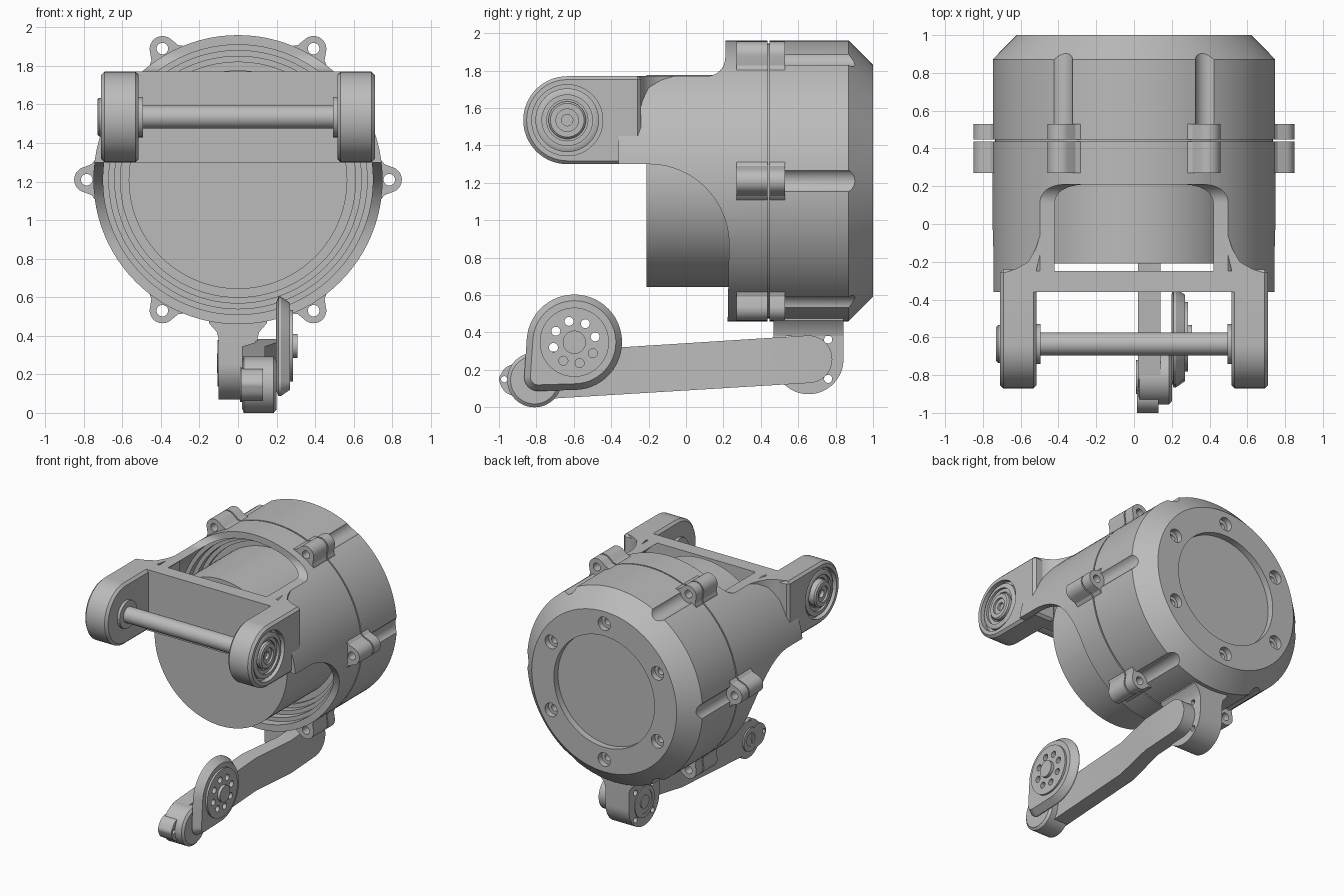
import bpy, bmesh
from math import sin, cos, pi, radians, atan2, acos, hypot

cube = bpy.data.objects.get("Cube")
if cube:
    bpy.data.objects.remove(cube, do_unlink=True)

grey = bpy.data.materials.new("plain_grey")
grey.use_nodes = True
colour = (0.5, 0.5, 0.5, 1)
grey.diffuse_color = colour
next(n for n in grey.node_tree.nodes if n.type == 'BSDF_PRINCIPLED').inputs["Base Color"].default_value = colour
parts = []
CZ = 1.21  # height of the body axis


def place(axis, u, v, w):
    return {'x': (w, u, v), 'y': (u, w, v), 'z': (u, v, w)}[axis]


def finish(name, bm):
    bmesh.ops.recalc_face_normals(bm, faces=bm.faces)
    me = bpy.data.meshes.new(name)
    bm.to_mesh(me)
    bm.free()
    ob = bpy.data.objects.new(name, me)
    bpy.context.collection.objects.link(ob)
    parts.append(ob)
    return ob


def loft(name, axis, layers):
    """Join equal-length outlines, given as (points, position along axis)."""
    bm = bmesh.new()
    rows = [[bm.verts.new(place(axis, u, v, w)) for u, v in pts] for pts, w in layers]
    for a, b in zip(rows, rows[1:]):
        for i in range(len(a)):
            bm.faces.new((a[i - 1], a[i], b[i], b[i - 1]))
    bm.faces.new(rows[0])
    bm.faces.new(rows[-1])
    return finish(name, bm)


def prism(name, axis, pts, lo, hi):
    return loft(name, axis, [(pts, lo), (pts, hi)])


def lathe(name, axis, c, prof, closed=False, n=64):
    """Revolve (radius, position) points around an axis through c."""
    bm = bmesh.new()
    rows = []
    for r, w in prof:
        if r == 0:
            rows.append([bm.verts.new(place(axis, c[0], c[1], w))] * n)
        else:
            rows.append([bm.verts.new(place(axis, c[0] + r * cos(2 * pi * i / n),
                                            c[1] + r * sin(2 * pi * i / n), w)) for i in range(n)])
    pairs = list(zip(rows, rows[1:])) + ([(rows[-1], rows[0])] if closed else [])
    for a, b in pairs:
        for i in range(n):
            bm.faces.new(list(dict.fromkeys((a[i - 1], a[i], b[i], b[i - 1]))))
    return finish(name, bm)


def rod(name, axis, c, r, lo, hi, n=32):
    return lathe(name, axis, c, [(0, lo), (r, lo), (r, hi), (0, hi)], n=n)


def box(name, x, y, z):
    return prism(name, 'z', [(x[0], y[0]), (x[1], y[0]), (x[1], y[1]), (x[0], y[1])], *z)


def bake(ob):
    deps = bpy.context.evaluated_depsgraph_get()
    me = bpy.data.meshes.new_from_object(ob.evaluated_get(deps))
    ob.modifiers.clear()
    ob.data = me


def carve(ob, cutters, op='DIFFERENCE'):
    for c in cutters:
        m = ob.modifiers.new("carve", 'BOOLEAN')
        m.operation, m.solver, m.object = op, 'EXACT', c
    bake(ob)
    for c in cutters:
        parts.remove(c)
        bpy.data.objects.remove(c, do_unlink=True)
    return ob


def arc(c, r, a0, a1, n=20):
    return [(c[0] + r * cos(radians(a0 + (a1 - a0) * i / n)),
             c[1] + r * sin(radians(a0 + (a1 - a0) * i / n))) for i in range(n + 1)]


def hull(c1, r1, c2, r2):
    """Outline wrapped tightly around two circles."""
    dx, dy = c2[0] - c1[0], c2[1] - c1[1]
    d = atan2(dy, dx) * 180 / pi
    b = acos((r1 - r2) / hypot(dx, dy)) * 180 / pi
    return arc(c1, r1, d + b, d + 360 - b, 40) + arc(c2, r2, d - b, d + b, 24)


def polar(r, deg):
    return r * cos(radians(deg)), CZ + r * sin(radians(deg))


# Front housing: a stepped tube trimmed to the side outline
side = ([(0.6, 0.3), (0.22, 0.3)] + arc((-0.2, 0.87), 0.43, 0, 90)
        + [(-0.36, 1.30), (-0.36, 1.77)] + arc((0.11, 1.87), 0.1, -90, 0, 10)
        + [(0.21, 2.1), (0.6, 2.1)])
housing = lathe("front_housing", 'y', (0, CZ),
                [(0.75, -0.5), (0.75, 0.437), (0.61, 0.437), (0.61, 0.40), (0.64, 0.40),
                 (0.64, 0.35), (0.67, 0.35), (0.67, 0.29), (0.70, 0.29), (0.70, -0.5)],
                closed=True, n=96)
carve(housing, [prism("side_trim", 'x', side, -1, 1)], 'INTERSECT')

# Inner drum and the recessed seam
rod("inner_drum", 'y', (0, CZ), 0.567, -0.21, 0.5, n=96)
rod("seam_core", 'y', (0, CZ), 0.735, 0.42, 0.5, n=96)

# Rear cap with screw channels, counterbored holes and round recess
cap = lathe("rear_cap", 'y', (0, CZ),
            [(0, 0.447), (0.75, 0.447), (0.75, 0.87), (0.62, 1.0), (0.43, 1.0), (0.43, 0.95), (0, 0.95)], n=96)
cutters = []
for k in range(6):
    cutters.append(rod("channel", 'y', polar(0.785, 60 * k), 0.068, 0.53, 1.1))
    cutters.append(rod("bore", 'y', polar(0.525, 60 * k + 30), 0.052, 0.955, 1.1))
    cutters.append(rod("pilot", 'y', polar(0.525, 60 * k + 30), 0.027, 0.90, 1.1, n=20))
carve(cap, cutters)

# Screw lugs around the seam
half = [(0.70, 0.125), (0.74, 0.105), (0.76, 0.08)]
outline = [(r, -t) for r, t in half] + arc((0.783, 0), 0.067, -65, 65, 14) + half[::-1]
for k in range(6):
    ca, sa = cos(radians(60 * k)), sin(radians(60 * k))
    pts = [(r * ca - t * sa, CZ + r * sa + t * ca) for r, t in outline]
    for label, lo, hi in (("front", 0.27, 0.437), ("rear", 0.447, 0.53)):
        lug = prism(label + "_lug", 'y', pts, lo, hi)
        carve(lug, [rod("lug_hole", 'y', polar(0.785, 60 * k), 0.03, 0.1, 0.7, n=20)])

# Fork: crossbar, two rounded arms, bearings and axle
PIN = (-0.635, 1.535)
box("crossbar", (-0.55, 0.55), (-0.36, -0.25), (1.30, 1.77))
for s, label in ((-1, "right"), (1, "left")):
    arm = prism(label + "_fork_arm", 'x',
                arc(PIN, 0.235, 90, 270, 32) + [(-0.24, 1.30), (-0.24, 1.77)], s * 0.515, s * 0.71)
    bev = arm.modifiers.new("edge", 'BEVEL')
    bev.width, bev.segments, bev.limit_method, bev.angle_limit = 0.018, 1, 'ANGLE', radians(40)
    bake(arm)
    carve(arm, [rod("bearing_seat", 'x', PIN, 0.19, s * 0.67, s * 0.8, n=48)])
    web = [(0.52, -0.26), (0.69, -0.26), (0.62, -0.235), (0.56, -0.2), (0.52, -0.13), (0.49, -0.04), (0.47, -0.04)]
    prism(label + "_fork_web", 'z', [(s * x, y) for x, y in web], 1.45, 1.77)
    lathe(label + "_bearing", 'x', PIN,
          [(r, s * x) for r, x in ((0.17, 0.66), (0.17, 0.695), (0.155, 0.703), (0.135, 0.703),
                                   (0.135, 0.685), (0.11, 0.685), (0.11, 0.66))], closed=True)
    tip = 0.73 if s < 0 else 0.705
    lathe(label + "_axle_end", 'x', PIN,
          [(r, s * x) for r, x in ((0, 0.6), (0.1, 0.6), (0.1, tip - 0.01), (0.09, tip), (0.06, tip),
                                   (0.06, tip - 0.015), (0.03, tip - 0.015), (0.03, tip - 0.04), (0, tip - 0.04))])
    rod(label + "_axle_collar", 'x', PIN, 0.105, s * 0.494, s * 0.53, n=48)
rod("axle", 'x', PIN, 0.06, -0.53, 0.53, n=48)

# Lower bracket under the housing
PIVOT = (0.655, 0.257)
bracket = prism("lower_bracket", 'x',
                arc(PIVOT, 0.187, 0, -180, 32) + [(0.468, 0.55), (0.842, 0.55)], -0.1, 0.1)
carve(bracket, [rod("bracket_hole", 'x', (y, z), 0.022, -0.3, 0.3, n=20)
                for y in (0.55, 0.76) for z in (0.152, 0.362)])
prism("bracket_flare", 'y', [(-0.1, 0.38), (0.1, 0.38), (0.11, 0.42), (0.15, 0.465), (0.15, 0.5),
                             (-0.15, 0.5), (-0.15, 0.465), (-0.11, 0.42)], 0.468, 0.842)
lathe("bracket_bearing", 'x', PIVOT,
      [(0, -0.08), (0.12, -0.08), (0.12, -0.107), (0.09, -0.107), (0.09, -0.102), (0.05, -0.102),
       (0.05, -0.11), (0, -0.11)])

# Cranked link from the bracket to the front joint
link = prism("lower_link", 'x', hull(PIVOT, 0.127, (-0.78, 0.168), 0.125), -0.2, 0.5)
plan = [(0.02, -1.1), (0.14, -1.1), (0.14, 0.02), (0.20, 0.36), (0.20, 1), (0.09, 1), (0.09, 0.36), (0.02, 0.02)]
carve(link, [prism("link_plan", 'z', plan, -0.3, 0.8)], 'INTERSECT')

# Front joint with a drilled ear
JOINT = (-0.81, 0.146)
lathe("front_joint", 'x', JOINT,
      [(0, 0.02), (0.05, 0.02), (0.05, 0.01), (0.09, 0.01), (0.09, 0.02), (0.12, 0.02), (0.146, 0.03),
       (0.146, 0.185), (0.128, 0.2), (0, 0.2)])
ear = prism("joint_ear", 'x', hull((-0.91, 0.146), 0.085, (-0.963, 0.15), 0.037), 0.015, 0.13)
carve(ear, [rod("ear_hole", 'x', (-0.972, 0.15), 0.017, -0.1, 0.3, n=16)])

# Teardrop plate with a drilled disc and hub
HUB, TIP = (-0.597, 0.348), (-0.79, 0.162)
plate = loft("teardrop_plate", 'x',
             [(hull(HUB, 0.225, TIP, 0.045), 0.198), (hull(HUB, 0.255, TIP, 0.075), 0.21),
              (hull(HUB, 0.255, TIP, 0.075), 0.222), (hull(HUB, 0.222, TIP, 0.042), 0.27)])
disc = rod("plate_disc", 'x', HUB, 0.185, 0.25, 0.285, n=64)
for ob in (plate, disc):
    carve(ob, [rod("disc_hole", 'x', (HUB[0] + 0.115 * cos(pi * k / 4 + 0.25),
                                      HUB[1] + 0.115 * sin(pi * k / 4 + 0.25)), 0.024, 0.1, 0.4, n=20)
               for k in range(8)])
rod("plate_hub", 'x', HUB, 0.062, 0.2, 0.308, n=40)

# One colour for all parts, smooth where curved
for ob in parts:
    ob.data.materials.clear()
    ob.data.materials.append(grey)
    for f in ob.data.polygons:
        f.material_index = 0
    ob.select_set(True)
bpy.context.view_layer.objects.active = parts[0]
bpy.ops.object.shade_smooth_by_angle(angle=radians(30))
